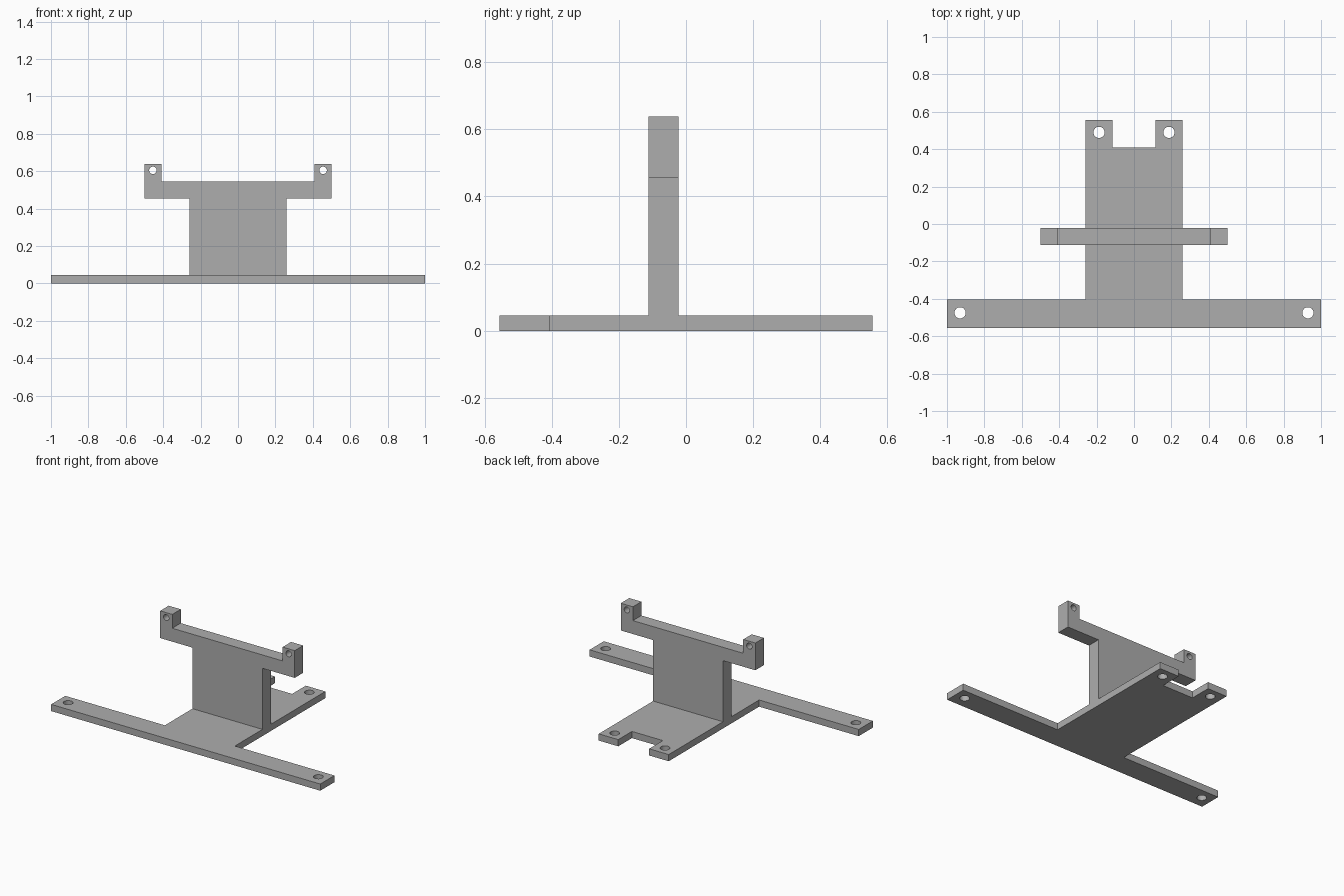
import bpy
import bmesh
from math import cos, sin, tau, radians
from mathutils import Matrix, Vector

cube = bpy.data.objects.get("Cube")
if cube:
    bpy.data.objects.remove(cube, do_unlink=True)

grey = bpy.data.materials.new("Plain grey")
grey.use_nodes = True
colour = (0.42, 0.42, 0.42, 1)
grey.diffuse_color = colour
grey.node_tree.nodes["Principled BSDF"].inputs["Base Color"].default_value = colour


def mirrored(half):
    """Close a right-hand half outline by mirroring it across the centre."""
    return half + [(-x, y) for x, y in reversed(half)]


def circle(cx, cy, r, sides=32):
    return [(cx + r * cos(tau * i / sides), cy + r * sin(tau * i / sides))
            for i in range(sides)]


def plate(name, half, holes, depth, matrix):
    """Flat plate with mirrored outline and mirrored round holes."""
    loops = [mirrored(half)]
    for x, y, r in holes:
        loops += [circle(side * x, y, r) for side in (1, -1)]
    bm = bmesh.new()
    edges = []
    for loop in loops:
        verts = [bm.verts.new((x, y, 0)) for x, y in loop]
        edges += [bm.edges.new((verts[i - 1], verts[i])) for i in range(len(verts))]
    bmesh.ops.triangle_fill(bm, edges=edges, use_beauty=True, normal=(0, 0, 1))
    grown = bmesh.ops.extrude_face_region(bm, geom=bm.faces[:], use_keep_orig=True)
    top = [v for v in grown["geom"] if isinstance(v, bmesh.types.BMVert)]
    bmesh.ops.translate(bm, verts=top, vec=Vector((0, 0, depth)))
    bmesh.ops.transform(bm, matrix=matrix, verts=bm.verts[:])
    bmesh.ops.recalc_face_normals(bm, faces=bm.faces[:])
    mesh = bpy.data.meshes.new(name)
    bm.to_mesh(mesh)
    bm.free()
    mesh.materials.append(grey)
    obj = bpy.data.objects.new(name, mesh)
    bpy.context.collection.objects.link(obj)
    return obj


# Base: wide front bar, central tongue and notched rear tabs
plate("base_plate",
      [(1, -0.555), (1, -0.405), (0.26, -0.405), (0.26, 0.555),
       (0.115, 0.555), (0.115, 0.41)],
      [(0.93, -0.475, 0.03), (0.187, 0.49, 0.03)],
      0.045, Matrix.Identity(4))

# Upright: wall with a crossbar and two drilled ears
plate("upright_bracket",
      [(0.26, 0.045), (0.26, 0.455), (0.5, 0.455), (0.5, 0.638),
       (0.41, 0.638), (0.41, 0.545)],
      [(0.455, 0.605, 0.02)],
      0.09, Matrix.Translation((0, -0.022, 0)) @ Matrix.Rotation(radians(90), 4, "X"))
